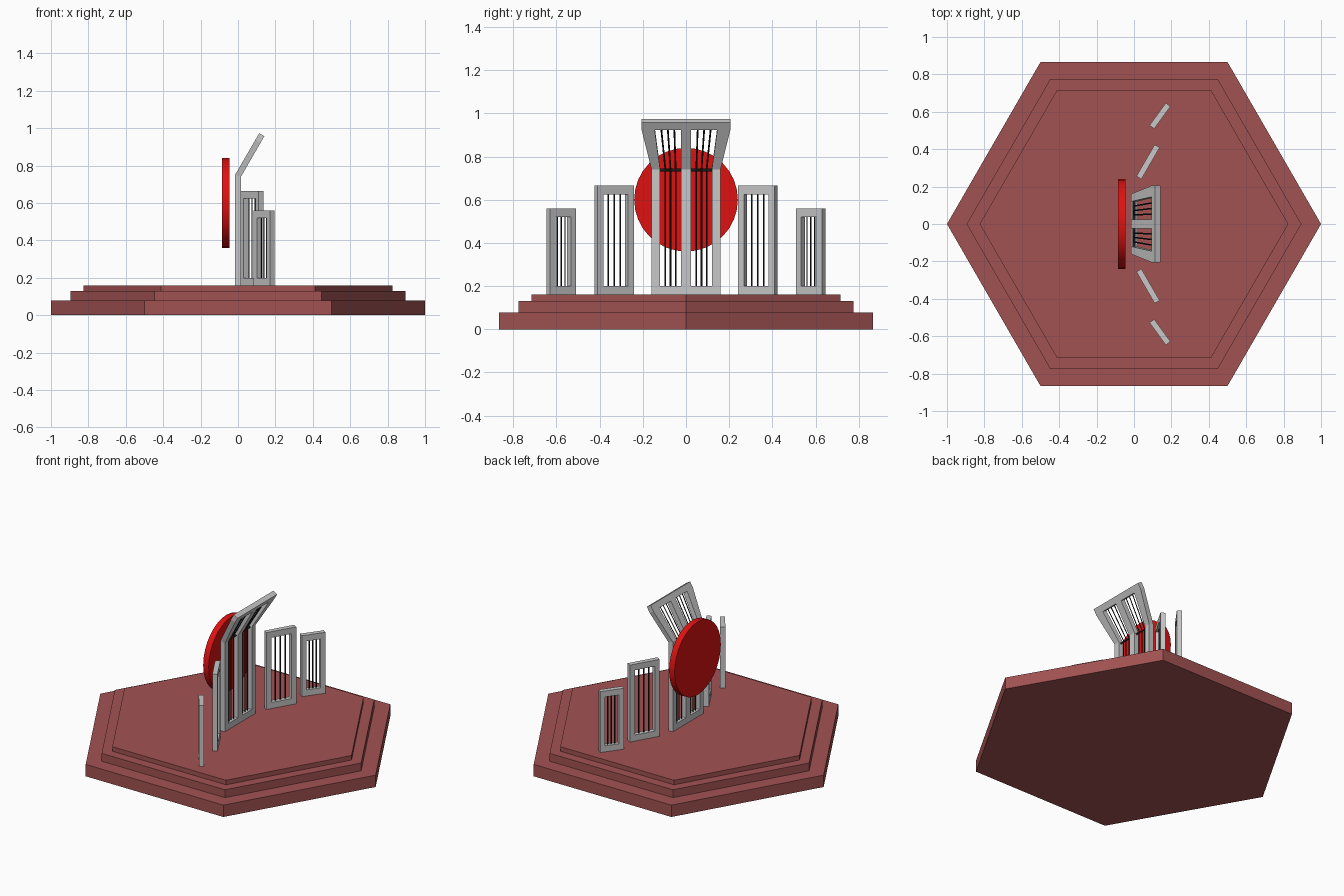
import bpy, bmesh, math
from mathutils import Vector

if "Cube" in bpy.data.objects:
    bpy.data.objects.remove(bpy.data.objects["Cube"], do_unlink=True)


def material(name, r, g, b):
    m = bpy.data.materials.new(name)
    m.use_nodes = True
    m.diffuse_color = (r, g, b, 1)
    m.node_tree.nodes["Principled BSDF"].inputs["Base Color"].default_value = (r, g, b, 1)
    return m


BRICK = material("brick red", 0.36, 0.085, 0.085)
RED = material("bright red", 0.72, 0.006, 0.006)
GREY = material("light grey", 0.58, 0.58, 0.58)
BLACK = material("black", 0.012, 0.012, 0.012)


def add(name, data, mat, loc=(0, 0, 0), turn=0):
    ob = bpy.data.objects.new(name, data)
    data.materials.append(mat)
    ob.location = loc
    ob.rotation_euler.z = turn
    bpy.context.collection.objects.link(ob)
    return ob


def tier(name, radius, low, high):
    bm = bmesh.new()
    ring = [bm.verts.new((radius * math.cos(i * math.pi / 3),
                          radius * math.sin(i * math.pi / 3), low)) for i in range(6)]
    base = bm.faces.new(ring)
    top = bmesh.ops.extrude_face_region(bm, geom=[base])["geom"]
    bmesh.ops.translate(bm, vec=(0, 0, high - low),
                        verts=[v for v in top if isinstance(v, bmesh.types.BMVert)])
    bmesh.ops.recalc_face_normals(bm, faces=bm.faces)
    me = bpy.data.meshes.new(name)
    bm.to_mesh(me)
    add(name, me, BRICK)


def window_panel(name, rows, open_rows, thick, loc=(0, 0, 0), turn=0, bars=3):
    """rows: (x, z, column positions along y); odd columns of open rows are windows"""
    bm = bmesh.new()
    grid = [[bm.verts.new((x, y, z)) for y in cols] for x, z, cols in rows]
    for r in range(len(rows) - 1):
        for c in range(len(grid[0]) - 1):
            if not (r in open_rows and c % 2):
                bm.faces.new((grid[r][c], grid[r][c + 1], grid[r + 1][c + 1], grid[r + 1][c]))
    me = bpy.data.meshes.new(name)
    bm.to_mesh(me)
    bm.free()
    solid = add(name, me, GREY, loc, turn).modifiers.new("thickness", "SOLIDIFY")
    solid.thickness, solid.offset, solid.use_even_offset = thick, 0, True

    # Thin bars follow the window sides from sill to lintel
    paths = []
    span = rows[open_rows[0]:open_rows[-1] + 2]
    for c in range(1, len(rows[0][2]) - 1, 2):
        for k in range(1, bars + 1):
            t = k / (bars + 1)
            paths.append([(x, cols[c] * (1 - t) + cols[c + 1] * t, z) for x, z, cols in span])
    rods(name + "_bars", paths, 0.004, loc, turn)


def rods(name, paths, radius, loc=(0, 0, 0), turn=0):
    cu = bpy.data.curves.new(name, "CURVE")
    cu.dimensions = "3D"
    cu.bevel_depth, cu.bevel_resolution = radius, 0
    for path in paths:
        sp = cu.splines.new("POLY")
        sp.points.add(len(path) - 1)
        for p, co in zip(sp.points, path):
            p.co = (*co, 1)
    add(name, cu, BLACK, loc, turn)


# Stepped six-sided platform
tier("platform_base", 1.0, 0, 0.078)
tier("platform_middle", 0.895, 0.078, 0.13)
tier("platform_top", 0.825, 0.13, 0.16)

# Central double window, leaning outward and widening above the bend
narrow = (-0.16, -0.12, -0.024, 0.024, 0.12, 0.16)
wide = (-0.205, -0.145, -0.024, 0.024, 0.145, 0.205)
window_panel("central_panel",
             [(0, 0.16, narrow), (0, 0.2, narrow), (0, 0.745, narrow),
              (0.107, 0.93, wide), (0.127, 0.965, wide)],
             (1, 2), 0.032)
rods("central_crossbars", [[(0, s * 0.024, 0.737), (0, s * 0.12, 0.737)] for s in (-1, 1)], 0.007)


# Freestanding side windows, mirrored front and back
def side_panel(name, width, border, top, x, y, angle):
    h = width / 2
    cols = (-h, border - h, h - border, h)
    rows = [(0, z, cols) for z in (0.16, 0.2, top - 0.04, top)]
    for label, s in (("back", 1), ("front", -1)):
        window_panel(f"{label}_{name}", rows, (1,), 0.031, (x, s * y, 0),
                     -s * math.radians(angle))


side_panel("inner_panel", 0.195, 0.032, 0.665, 0.075, 0.332, 30)
side_panel("outer_panel", 0.148, 0.03, 0.56, 0.139, 0.578, 36)

# Round disc behind the central window
bpy.ops.mesh.primitive_cylinder_add(vertices=32, radius=0.24, depth=0.04,
                                    location=(-0.065, 0, 0.6),
                                    rotation=(0, math.pi / 2, 0))
disc = bpy.context.object
disc.name = "red_disc"
disc.data.materials.append(RED)
bpy.ops.object.shade_smooth_by_angle()
